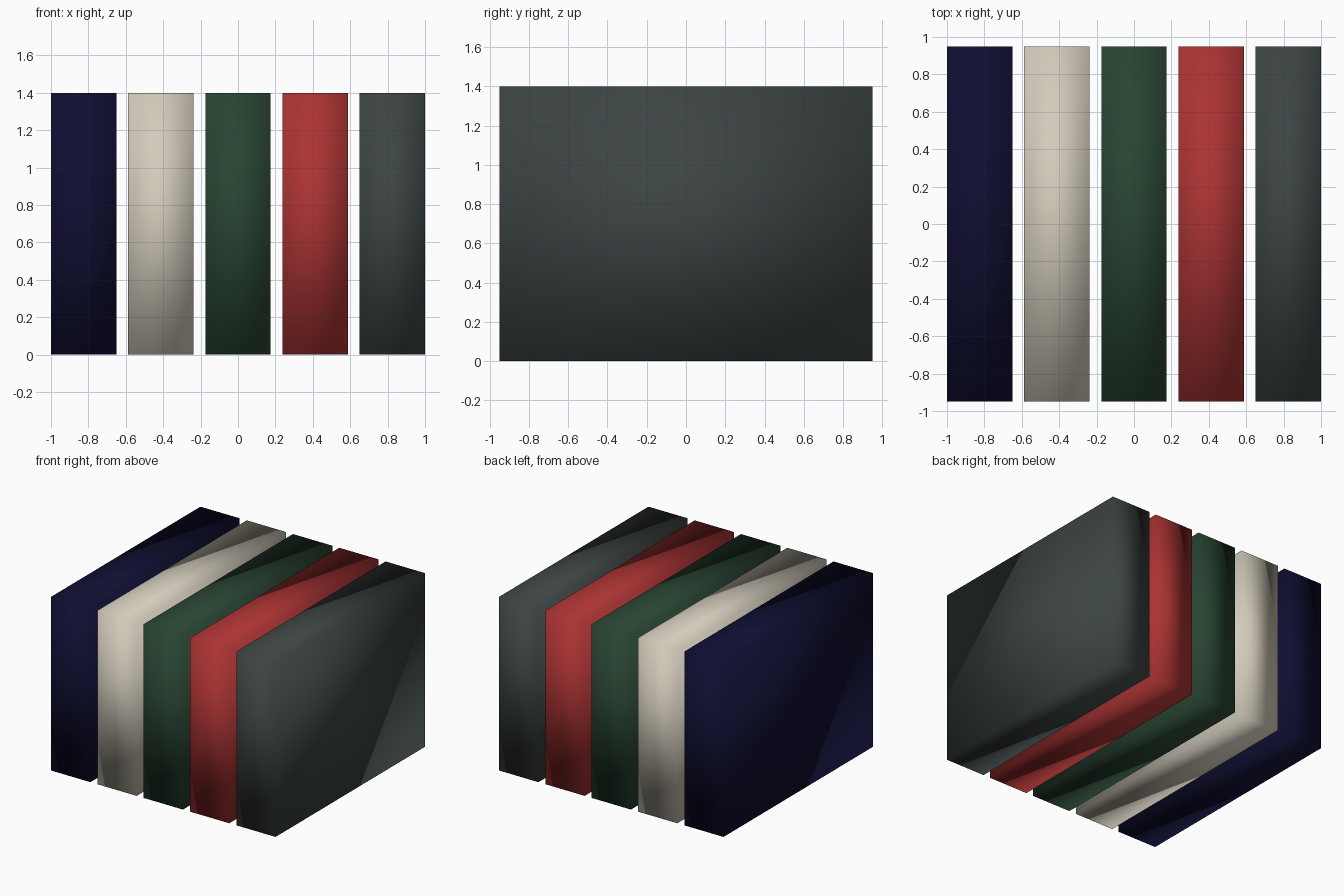
import bpy

if "Cube" in bpy.data.objects:
    bpy.data.objects.remove(bpy.data.objects["Cube"])

WIDTH, DEPTH, HEIGHT = 0.35, 1.90, 1.40
SPACING = 0.4125


def make_material(name, rgb):
    mat = bpy.data.materials.new(name)
    mat.diffuse_color = (*rgb, 1.0)
    mat.use_nodes = True
    mat.node_tree.nodes["Principled BSDF"].inputs["Base Color"].default_value = mat.diffuse_color
    return mat


def make_slab(name, x, mat):
    bpy.ops.mesh.primitive_cube_add(size=1, location=(x, 0, HEIGHT / 2))
    obj = bpy.context.object
    obj.name = name
    obj.scale = (WIDTH, DEPTH, HEIGHT)
    bpy.ops.object.transform_apply(location=False, rotation=False, scale=True)
    obj.data.materials.append(mat)
    # The slabs are shaded softly across their edges
    bpy.ops.object.shade_smooth()
    return obj


# Five upright slabs in a row, from left to right
slabs = [
    ("navy", (0.0045, 0.0045, 0.032)),
    ("cream", (0.65, 0.60, 0.50)),
    ("green", (0.021, 0.058, 0.032)),
    ("red", (0.41, 0.033, 0.033)),
    ("slate", (0.045, 0.058, 0.055)),
]
for i, (colour, rgb) in enumerate(slabs):
    make_slab(colour + "_slab", (i - 2) * SPACING, make_material(colour, rgb))
